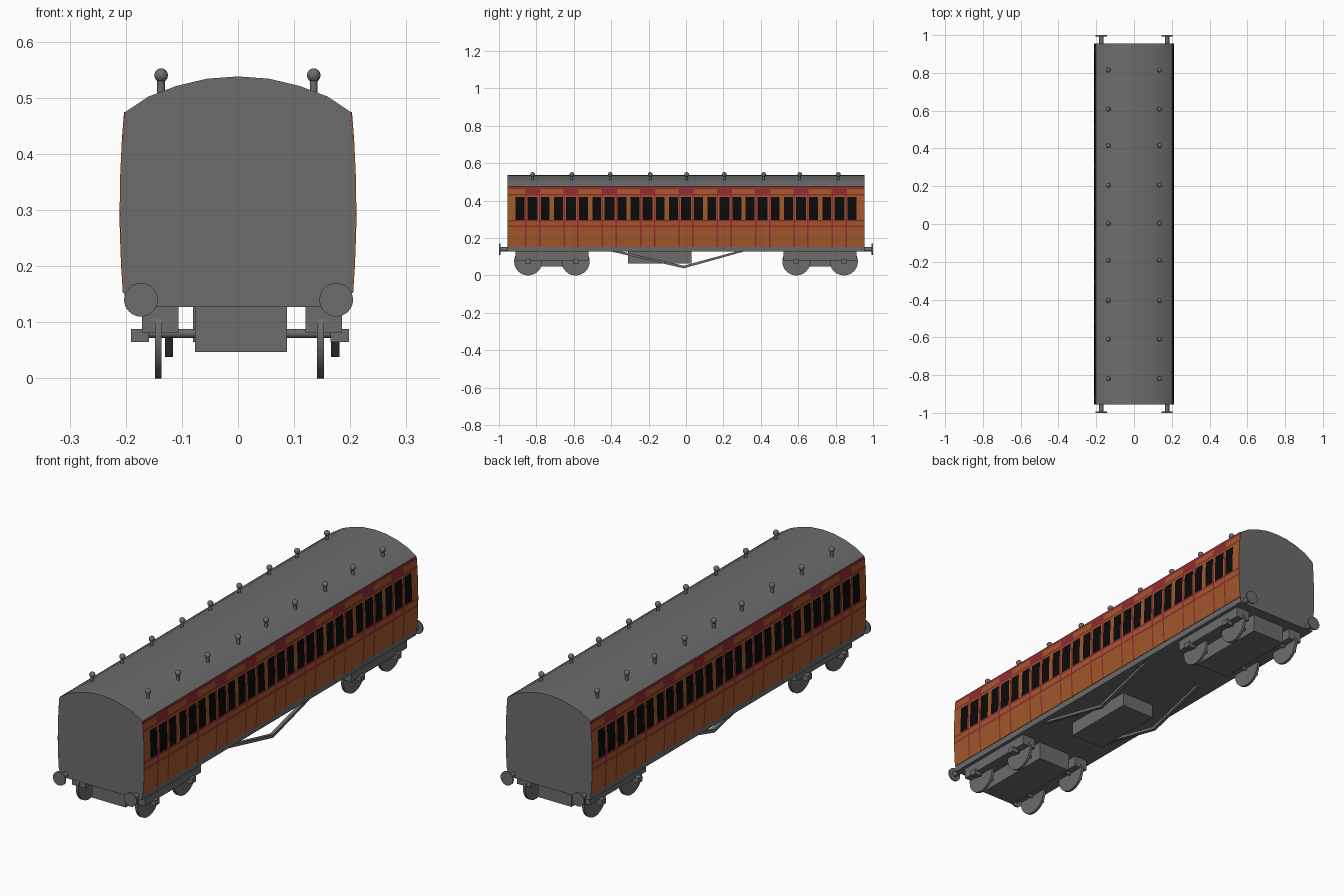
import bpy, bmesh, math
from mathutils import Matrix, Vector

if "Cube" in bpy.data.objects:
    bpy.data.objects.remove(bpy.data.objects["Cube"])


def material(name, rgb):
    m = bpy.data.materials.new(name)
    m.diffuse_color = (*rgb, 1)
    m.use_nodes = True
    m.node_tree.nodes["Principled BSDF"].inputs["Base Color"].default_value = m.diffuse_color
    return m


GREY = material("dark_grey", (0.15, 0.15, 0.15))
TEAK = material("teak_orange", (0.36, 0.10, 0.024))
RED = material("dark_red", (0.28, 0.024, 0.030))
GLASS = material("window_black", (0.003, 0.003, 0.003))


def finish(bm, name, mats=(GREY,), smooth=False):
    bmesh.ops.recalc_face_normals(bm, faces=bm.faces)
    me = bpy.data.meshes.new(name)
    bm.to_mesh(me)
    bm.free()
    ob = bpy.data.objects.new(name, me)
    bpy.context.collection.objects.link(ob)
    for m in mats:
        me.materials.append(m)
    if smooth:
        bpy.ops.object.select_all(action='DESELECT')
        ob.select_set(True)
        bpy.context.view_layer.objects.active = ob
        bpy.ops.object.shade_smooth_by_angle(angle=math.radians(35))
    return ob


def box(name, x, y, z):
    bm = bmesh.new()
    size = [b - a for a, b in (x, y, z)]
    mid = [(a + b) / 2 for a, b in (x, y, z)]
    bmesh.ops.create_cube(bm, size=1, matrix=Matrix.Translation(mid) @ Matrix.Diagonal((*size, 1)))
    return finish(bm, name)


def rod(name, a, b, r, seg=16):
    a, b = Vector(a), Vector(b)
    d = b - a
    bm = bmesh.new()
    bmesh.ops.create_cone(bm, cap_ends=True, segments=seg, radius1=r, radius2=r, depth=d.length,
                          matrix=Matrix.Translation((a + b) / 2) @ d.to_track_quat('Z', 'Y').to_matrix().to_4x4())
    return finish(bm, name, smooth=True)


def prism(name, pts, axis, lo, hi, smooth=False):
    """Extrude a 2D outline along x (outline is y,z) or y (outline is x,z)."""
    bm = bmesh.new()
    put = (lambda p, t: (t, p[0], p[1])) if axis == 'x' else (lambda p, t: (p[0], t, p[1]))
    f = bm.faces.new([bm.verts.new(put(p, lo)) for p in pts])
    ext = bmesh.ops.extrude_face_region(bm, geom=[f])
    vec = (hi - lo, 0, 0) if axis == 'x' else (0, hi - lo, 0)
    bmesh.ops.translate(bm, vec=vec, verts=[v for v in ext['geom'] if isinstance(v, bmesh.types.BMVert)])
    return finish(bm, name, smooth=smooth)


# Coach body: bowed sides and arched roof
END = 0.955


def side_x(z):
    return 0.2085 - 0.008 * ((z - 0.3) / 0.175) ** 2


half = [(side_x(z), z) for z in (0.127, 0.152, 0.20, 0.25, 0.30, 0.36, 0.42, 0.475)]
half += [(0.16, 0.502), (0.11, 0.521), (0.055, 0.534)]
outline = half + [(0, 0.538)] + [(-x, z) for x, z in reversed(half)]
prism("coach_body", outline, 'y', -END, END, smooth=True)

# Painted side skins: a grid cut at every panel line, coloured by cell
doors = [-0.82 + 0.205 * i for i in range(9)]
y_cuts = sorted({round(c + s * d, 4) for c in doors for s in (-1, 1)
                 for d in (0.027, 0.033, 0.041, 0.0435, 0.091)} | {-END, END})
z_cuts = [0.152, 0.20, 0.259, 0.268, 0.288, 0.297, 0.36, 0.42, 0.427, 0.436, 0.462, 0.475]


def cell_colour(y, z):
    d = min(abs(y - c) for c in doors)
    if 0.297 < z < 0.42 and (d < 0.027 or 0.0435 < d < 0.091):
        return 2
    if 0.033 < d < 0.041 or 0.259 < z < 0.268 or 0.288 < z < 0.297:
        return 1
    if z > 0.427 and (d < 0.041 or z < 0.436 or z > 0.462):
        return 1
    return 0


for s, label in ((1, "right"), (-1, "left")):
    bm = bmesh.new()
    grid = [[bm.verts.new((s * (side_x(z) + 0.0025), y, z)) for z in z_cuts] for y in y_cuts]
    for i in range(len(y_cuts) - 1):
        for j in range(len(z_cuts) - 1):
            f = bm.faces.new((grid[i][j], grid[i + 1][j], grid[i + 1][j + 1], grid[i][j + 1]))
            f.material_index = cell_colour((y_cuts[i] + y_cuts[i + 1]) / 2, (z_cuts[j] + z_cuts[j + 1]) / 2)
    skin = finish(bm, label + "_side_panels", (TEAK, RED, GLASS))
    # make the sheet face outwards, then thicken inwards
    if skin.data.polygons[0].normal.x * s < 0:
        skin.data.flip_normals()
    sol = skin.modifiers.new("thickness", 'SOLIDIFY')
    sol.thickness, sol.offset = 0.0025, -1

# Roof ventilators
for x in (-0.137, 0.135):
    for y in (-0.82, -0.61, -0.405, -0.192, 0.003, 0.205, 0.415, 0.608, 0.815):
        rod("ventilator_stem", (x, y, 0.50), (x, y, 0.538), 0.007, 12)
        bm = bmesh.new()
        bmesh.ops.create_uvsphere(bm, u_segments=14, v_segments=8, radius=0.0125,
                                  matrix=Matrix.Translation((x, y, 0.54)))
        finish(bm, "ventilator_cap", smooth=True)

# Buffers
for x in (-0.173, 0.175):
    for e in (-1, 1):
        rod("buffer_shaft", (x, e * 0.94, 0.14), (x, e * 0.996, 0.14), 0.012)
        rod("buffer_head", (x, e * 0.993, 0.14), (x, e, 0.14), 0.030, 32)

# Bogies
for e in (-1, 1):
    c = e * 0.717
    box("bogie_block", (-0.077, 0.087), (c - 0.19, c + 0.19), (0.047, 0.128))
    for x0, x1 in ((-0.171, -0.106), (0.12, 0.185)):
        box("bogie_side_frame", (x0, x1), (c - 0.195, c + 0.195), (0.081, 0.128))
    for y in (c - 0.127, c + 0.127):
        rod("axle", (-0.17, y, 0.08), (0.175, y, 0.08), 0.008)
        for x in (-0.142, 0.147):
            rod("wheel", (x - 0.006, y, 0.075), (x + 0.006, y, 0.075), 0.075, 32)
        for x0, x1 in ((-0.191, -0.159), (0.165, 0.198)):
            box("axle_box", (x0, x1), (y - 0.014, y + 0.014), (0.065, 0.088))

# Underfloor box and truss rods
box("underfloor_box", (-0.08, 0.085), (-0.31, 0.03), (0.065, 0.128))
truss = [(-0.40, 0.128), (-0.012, 0.038), (0.31, 0.128), (0.268, 0.128), (-0.012, 0.052), (-0.345, 0.128)]
for x in (-0.123, 0.173):
    prism("truss_rod", truss, 'x', x - 0.0075, x + 0.0075)
